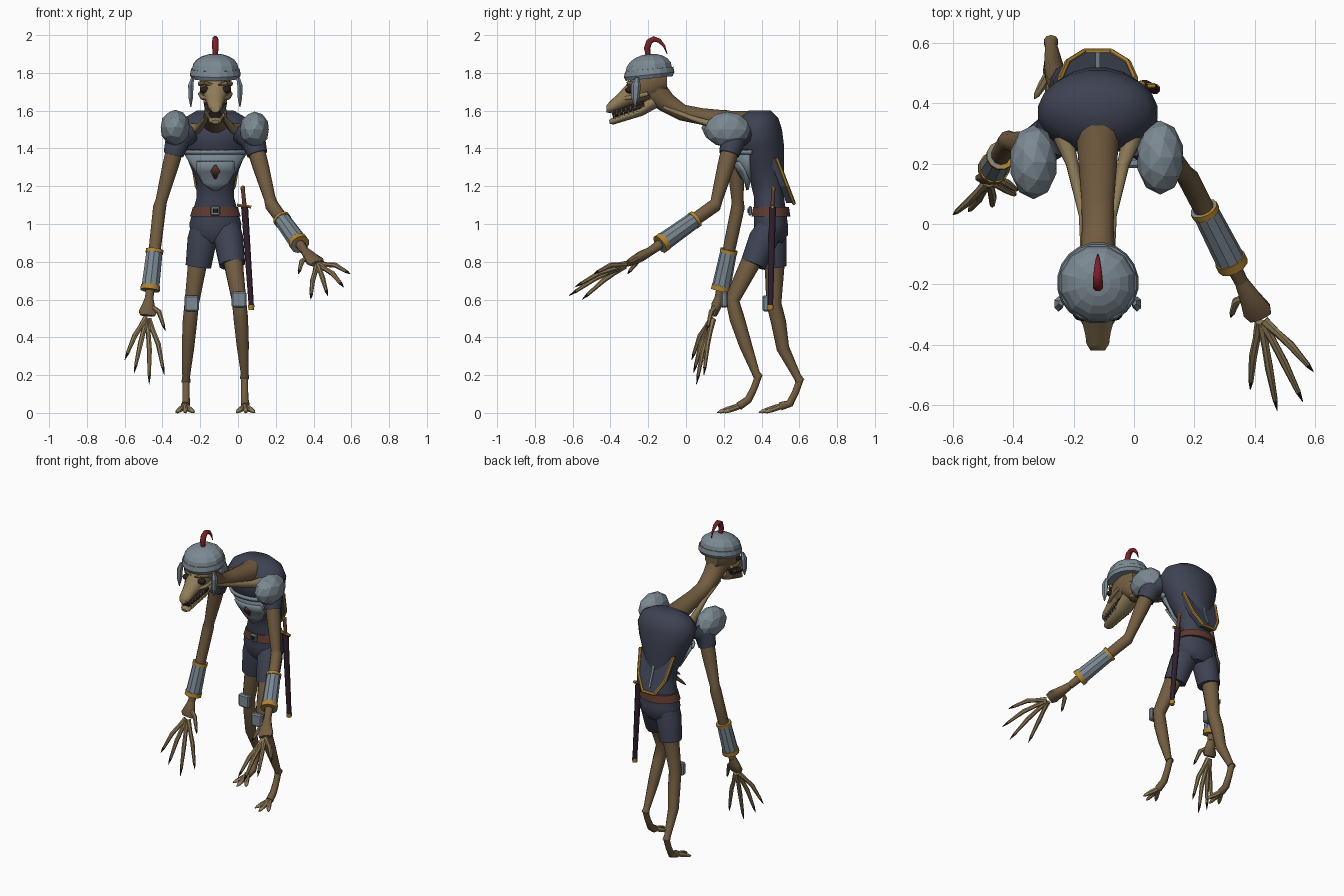
import bpy, bmesh, math
from mathutils import Vector

if "Cube" in bpy.data.objects:
    bpy.data.objects.remove(bpy.data.objects["Cube"])

CX = -.12                      # body centre line
UP = Vector((0, 0, 1))
FORWARD = Vector((0, -1, 0))


def material(name, *rgb):
    m = bpy.data.materials.new(name)
    m.use_nodes = True
    m.diffuse_color = (*rgb, 1)
    bsdf = m.node_tree.nodes["Principled BSDF"]
    bsdf.inputs["Base Color"].default_value = (*rgb, 1)
    bsdf.inputs["Roughness"].default_value = .8
    return m


SKIN = material("brown skin", .17, .108, .052)
TAN = material("tan bone", .28, .205, .1)
CLOTH = material("navy cloth", .048, .055, .085)
STEEL = material("blue grey steel", .2, .25, .29)
GOLD = material("gold trim", .43, .23, .035)
LEATHER = material("brown leather", .11, .042, .03)
SHEATH = material("plum scabbard", .03, .014, .026)
RED = material("red plume", .2, .014, .022)
DARK = material("dark claw", .022, .014, .012)
IVORY = material("ivory tooth", .45, .38, .28)


def finish(name, bm, mat, smooth=True):
    bmesh.ops.recalc_face_normals(bm, faces=bm.faces)
    mesh = bpy.data.meshes.new(name)
    bm.to_mesh(mesh)
    bm.free()
    if smooth:
        mesh.set_sharp_from_angle(angle=math.radians(48))
    for polygon in mesh.polygons:
        polygon.use_smooth = smooth
    mesh.materials.append(mat)
    ob = bpy.data.objects.new(name, mesh)
    bpy.context.collection.objects.link(ob)
    return ob


def loft(name, mat, rings, sides=10, smooth=True, axis=None):
    """Skin rings of (x, y, z, radius[, second radius])."""
    bm = bmesh.new()
    centres = [Vector(ring[:3]) for ring in rings]
    loops = []
    for i, ring in enumerate(rings):
        tangent = axis or centres[min(i + 1, len(rings) - 1)] - centres[max(i - 1, 0)]
        tangent = tangent.normalized()
        across = Vector((1, 0, 0)) - tangent * tangent.x
        if across.length < .3:
            across = UP - tangent * tangent.z
        across.normalize()
        other = tangent.cross(across)
        angles = [math.tau * (k + .5) / sides for k in range(sides)]
        loops.append([bm.verts.new(centres[i] + across * ring[3] * math.cos(a)
                                   + other * ring[-1] * math.sin(a)) for a in angles])
    for low, high in zip(loops, loops[1:]):
        for k in range(sides):
            bm.faces.new((low[k - 1], low[k], high[k], high[k - 1]))
    bm.faces.new(loops[0])
    bm.faces.new(loops[-1])
    return finish(name, bm, mat, smooth)


def taper(name, mat, points, radii, sides=10, smooth=True):
    """Loft through points with a round section of the given radii."""
    return loft(name, mat, [(*p, r) for p, r in zip(points, radii)], sides, smooth)


def ball(name, mat, loc, size, detail=2, smooth=False):
    bm = bmesh.new()
    bmesh.ops.create_icosphere(bm, subdivisions=detail, radius=1)
    for v in bm.verts:
        v.co = Vector(loc) + v.co * Vector(size)
    return finish(name, bm, mat, smooth)


def box(name, mat, loc, size, bevel):
    bm = bmesh.new()
    bmesh.ops.create_cube(bm, size=1)
    for v in bm.verts:
        v.co = Vector(loc) + v.co * Vector(size)
    bmesh.ops.bevel(bm, geom=bm.edges[:], offset=bevel, segments=1, affect='EDGES')
    return finish(name, bm, mat, False)


# Torso as level ellipses: z, y, half width, half depth
BODY = [(.9, .45, .08, .06), (.94, .45, .13, .09), (1, .45, .14, .09), (1.14, .44, .1, .08),
        (1.22, .43, .1, .09), (1.32, .4, .14, .12), (1.42, .38, .18, .14),
        (1.5, .37, .2, .14), (1.56, .38, .17, .11), (1.6, .39, .1, .06)]
loft("torso", CLOTH, [(CX, y, z, wide, deep) for z, y, wide, deep in BODY], 20, axis=UP)


def torso_at(z):
    for low, high in zip(BODY, BODY[1:]):
        if low[0] <= z <= high[0]:
            return Vector(low[1:]).lerp(Vector(high[1:]), (z - low[0]) / (high[0] - low[0]))


def chest_patch(name, mat, rows, gap, thick):
    """Plate wrapped on the torso front; rows are (z, half angle)."""
    bm = bmesh.new()
    steps = 10
    grid = []
    for z, half in rows:
        y, wide, deep = torso_at(z)
        angles = [math.radians(half) * (2 * k / steps - 1) for k in range(steps + 1)]
        grid.append([bm.verts.new((CX + (wide + gap) * math.sin(a), y - (deep + gap) * math.cos(a), z))
                     for a in angles])
    for low, high in zip(grid, grid[1:]):
        for k in range(steps):
            bm.faces.new((low[k], low[k + 1], high[k + 1], high[k]))
    solid = finish(name, bm, mat).modifiers.new("thickness", 'SOLIDIFY')
    solid.thickness, solid.offset = thick, 0


chest_patch("breastplate", STEEL, [(1.22, 24), (1.27, 48), (1.37, 66)], .01, .02)
chest_patch("breastplate_band", STEEL, [(1.37, 74), (1.39, 74)], .016, .016)
chest_patch("breastplate_shield", STEEL, [(1.18, 6), (1.22, 34), (1.28, 42), (1.33, 36)], .024, .014)
chest_patch("breastplate_boss", LEATHER, [(1.24, 2), (1.28, 9), (1.31, 2)], .034, .008)

# Belt and buckle
loft("belt", LEATHER, [(CX, .45, 1.04, .136, .104), (CX, .45, 1.09, .12, .096)], 20, axis=UP)
box("buckle", STEEL, (CX, .34, 1.07), (.05, .02, .05), .006)
box("buckle_inset", DARK, (CX, .33, 1.07), (.026, .008, .026), .002)

# Back panel with gold edging and a steel spine
right_half = [(-.125, 1.35), (-.1, 1.2), (-.045, 1.11)]
outline = right_half + [(-x, z) for x, z in reversed(right_half)]
rim = [Vector((CX + x, .48 + (1.35 - z) * .38, z)) for x, z in outline]
bm = bmesh.new()
face = bm.faces.new([bm.verts.new(p) for p in rim])
for item in bmesh.ops.extrude_face_region(bm, geom=[face])["geom"]:
    if isinstance(item, bmesh.types.BMVert):
        item.co.y -= .04
finish("back_panel", bm, CLOTH, False)
for start, end in zip(rim, rim[1:]):
    taper("back_panel_edge", GOLD, (start, end), (.01, .01), 6)
loft("back_panel_spine", STEEL, [(CX, .508, 1.29, .01, .005), (CX, .565, 1.14, .01, .005)], 4, False)

# Neck with side cords
loft("neck", SKIN, [(CX, .36, 1.53, .08, .07), (CX, .25, 1.54, .07, .06), (CX, .08, 1.57, .056, .045),
                    (CX, -.02, 1.59, .054, .045), (CX, -.1, 1.64, .06, .055), (CX, -.17, 1.7, .07, .075),
                    (CX, -.19, 1.77, .08, .08)], 12)
for side in (-1, 1):
    taper("neck_cord", TAN, [(CX + side * wide, y, z) for wide, y, z in
                             ((.115, .29, 1.5), (.085, .2, 1.51), (.05, .03, 1.56), (.045, -.12, 1.62))],
          (.035, .022, .014, .012), 8)

# Head: skull with a bony snout, jaw and mouth
skull = loft("skull", SKIN, [(CX, -.1, 1.76, .05, .055), (CX, -.16, 1.75, .08, .1), (CX, -.25, 1.72, .084, .09),
                             (CX, -.3, 1.69, .06, .065), (CX, -.36, 1.645, .044, .044),
                             (CX, -.4, 1.62, .037, .032), (CX, -.42, 1.61, .024, .02)], 14, axis=FORWARD)
skull.data.materials.append(TAN)
for polygon in skull.data.polygons:
    polygon.material_index = int(polygon.center.y < -.27)
loft("lower_jaw", TAN, [(CX, -.17, 1.65, .064, .04), (CX, -.24, 1.6, .056, .03),
                        (CX, -.39, 1.543, .033, .018), (CX, -.405, 1.54, .02, .01)], 12)
loft("mouth", DARK, [(CX, -.22, 1.63, .06, .034), (CX, -.39, 1.576, .032, .022)])


def tooth(name, x, y, gum, point):
    taper(name, IVORY, ((x, y, gum), (x, y, point)), (.006, .001), 5, False)


# Eyes, brows, cheekbones, teeth and ear guards on both sides
for side in (-1, 1):
    ball("eye", DARK, (CX + side * .052, -.296, 1.71), (.032, .026, .02), smooth=True)
    taper("brow", SKIN, [(CX + side * .016, -.306, 1.735), (CX + side * .055, -.304, 1.747),
                         (CX + side * .084, -.265, 1.742)], (.01, .012, .012), 8)
    taper("cheekbone", TAN, [(CX + side * .038, -.335, 1.665), (CX + side * .068, -.28, 1.67),
                             (CX + side * .08, -.2, 1.69)], (.01, .013, .012), 8)
    for i in range(6):
        x, y, z = CX + side * (.034 + i * .0035), i * .024 - .39, 1.6 + i * .006
        tooth("upper_tooth", x, y, z, z - .02)
        tooth("lower_tooth", x, y + .012, z - .045, z - .02)
    ear = CX + side * .13
    loft("ear_guard", STEEL, [(ear - side * .01, -.26, 1.775, .01), (ear, -.265, 1.735, .016, .026),
                              (ear, -.268, 1.67, .014, .022), (ear, -.27, 1.62, .003)], 6, False, UP)

# Helmet with a curled plume
TILT = Vector((0, -.1, 1))
loft("helmet_rim", STEEL, [(CX, -.195, z, r) for z, r in ((1.77, .126), (1.79, .136), (1.82, .13))], 20, False, TILT)
loft("helmet_dome", STEEL, [(CX, -.197, 1.82 + .08 * math.sin(a), .005 + .122 * math.cos(a))
                            for a in (math.radians(step * 18) for step in range(6))], 12, False, TILT)
taper("plume", RED, [(CX, y, z) for y, z in ((-.2, 1.89), (-.206, 1.93), (-.195, 1.965), (-.17, 1.98),
                                             (-.14, 1.97), (-.115, 1.94), (-.1, 1.9))],
      (.014, .018, .018, .016, .012, .007, .002), 8)


def arm(name, pad, shoulder, elbow, wrist, knuckles, cuff, tips):
    """cuff holds where the bracer starts and ends between elbow and wrist."""
    pad, shoulder, elbow, wrist, knuckles = map(Vector, (pad, shoulder, elbow, wrist, knuckles))
    ball(name + "_shoulder_pad", STEEL, pad, (.08, .123, .095))
    inner = shoulder.lerp(Vector((CX, .4, 1.6)), .25)
    taper(name + "_sleeve", CLOTH, (inner, shoulder, shoulder.lerp(elbow, .23)), (.075, .07, .055), 12)
    taper(name + "_arm", SKIN, (shoulder, shoulder.lerp(elbow, .4), shoulder.lerp(elbow, .9), elbow,
                                elbow.lerp(wrist, .4), wrist), (.05, .045, .032, .036, .034, .023))
    top, end = (elbow.lerp(wrist, f) for f in cuff)
    taper(name + "_bracer", STEEL, (top, end), (.044, .05), 10, False)
    taper(name + "_bracer_top_ring", GOLD, (top, top.lerp(end, .08)), (.048, .048), 12)
    taper(name + "_bracer_end_ring", GOLD, (end, end.lerp(top, .12)), (.053, .053), 12)
    heel = wrist.lerp(knuckles, .4)
    loft(name + "_palm", SKIN, [(*wrist, .023), (*heel, .034, .028), (*wrist.lerp(knuckles, .8), .05, .022),
                                (*knuckles, .04, .016)])
    for tip in map(Vector, tips):
        root = heel if tip == Vector(tips[-1]) else knuckles.lerp(tip, .06)
        spread = tip - knuckles.lerp(Vector(tips[1]), .8)
        joint = root.lerp(tip, .46) + spread * .1 + Vector((0, -.01, .01))
        nail = joint.lerp(tip, .74)
        taper(name + "_finger", TAN, (root, root.lerp(joint, .5), joint, nail), (.018, .013, .014, .009), 7)
        taper(name + "_claw", DARK, (nail, tip), (.009, .001), 6)


arm("left", (.087, .22, 1.5), (.08, .25, 1.45), (.178, .155, 1.1), (.355, -.19, .855), (.42, -.31, .79), (.3, .85),
    [(.385, -.55, .6), (.475, -.62, .62), (.56, -.59, .665), (.595, -.49, .735), (.32, -.31, .735)])
arm("right", (-.333, .205, 1.51), (-.32, .255, 1.45), (-.415, .275, 1.09), (-.47, .175, .61), (-.48, .145, .515),
    (.47, .92), [(-.6, .03, .28), (-.55, .04, .21), (-.47, .055, .15), (-.39, .095, .2), (-.385, .11, .435)])


def leg(name, side, back, drop):
    """One leg bent at knee and hock, set back and lowered by the stride."""
    def at(out, y, z, stride=1):
        return Vector((CX + side * out, y + back * stride, z - drop * stride))

    taper(name + "_shorts", CLOTH, (at(.06, .45, .99, 0), at(.07, .41, .92, .2), at(.09, .355, .785, .5)),
          (.07, .08, .07), 12)
    knee = at(.125, .245, .6)
    taper(name + "_leg", SKIN, (at(.09, .36, .83, .5), knee, at(.135, .27, .5), at(.145, .315, .36, .9),
                                at(.155, .37, .21), at(.155, .385, .185)), (.055, .04, .04, .034, .021, .025))
    box(name + "_knee_pad", STEEL, knee + FORWARD * .042, (.078, .035, .085), .008)
    ball_of_foot = at(.16, .28, .035, 1)
    ball_of_foot.z = .035
    taper(name + "_foot", SKIN, (at(.155, .385, .2), at(.155, .36, .13), at(.155, .33, .07), ball_of_foot),
          (.02, .02, .022, .024), 8)
    for splay in (-1, 0, 1):
        reach = FORWARD * (.115 - .03 * abs(splay)) + Vector((splay * .05, 0, -.033))
        taper(name + "_toe", TAN, [ball_of_foot + reach * f for f in (-.1, .5, .85, 1)], (.017, .015, .01, .002), 7)


leg("left", 1, 0, 0)
leg("right", -1, .22, .02)

# Sword hung at the left hip
guard, tip = Vector((.035, .458, 1.09)), Vector((.07, .447, .57))
taper("scabbard", SHEATH, (guard, tip), (.02, .015), 8)
taper("scabbard_tip", GOLD, (tip, tip - UP * .025), (.018, .016), 8)
pommel = guard + Vector((-.01, .005, .1))
taper("sword_grip", LEATHER, (guard, pommel), (.012, .011), 8)
taper("sword_guard", GOLD, ((-.005, .458, 1.1), (.07, .458, 1.09)), (.009, .009), 6)
ball("sword_pommel", GOLD, pommel, (.015, .015, .015), 1)
